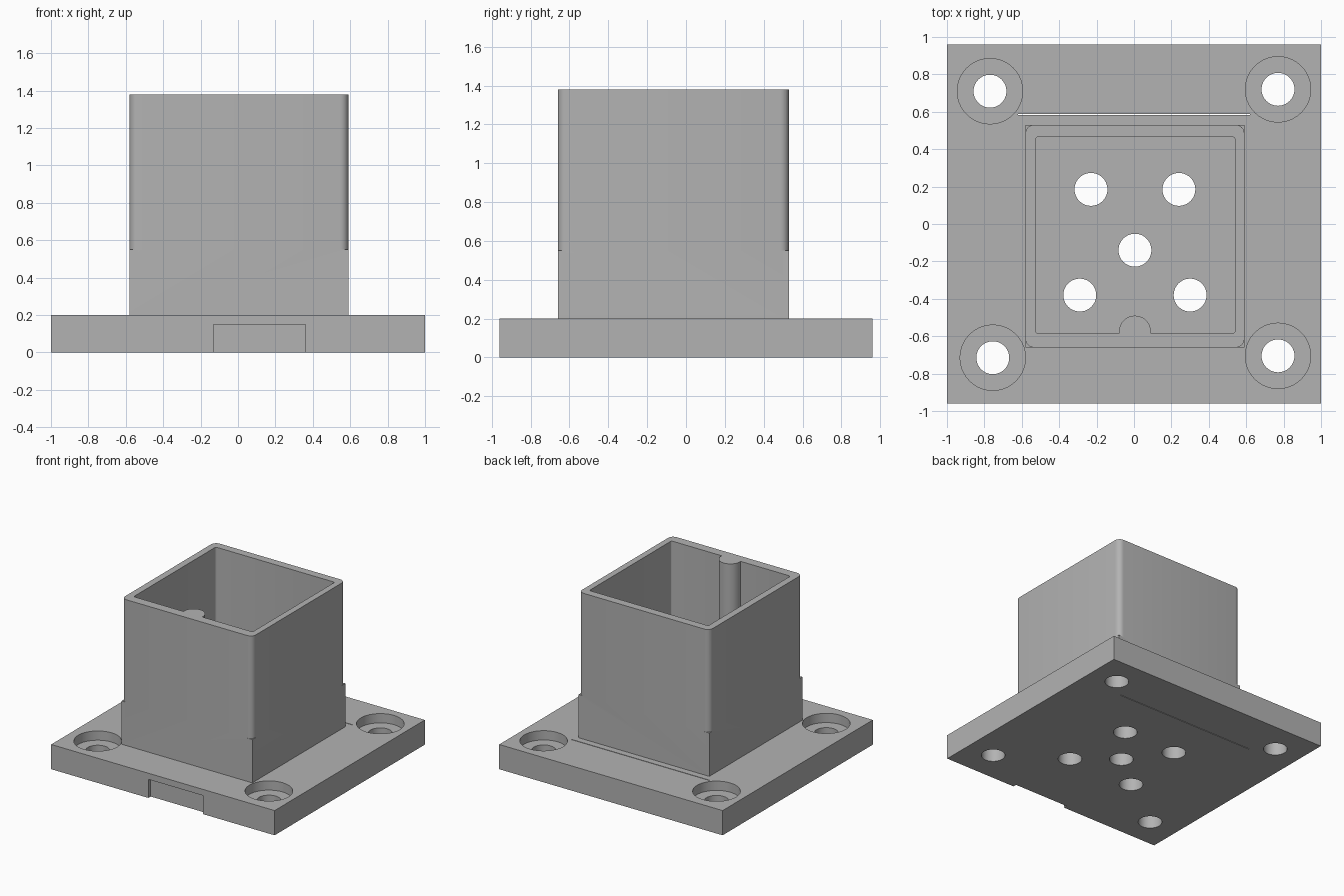
import bpy, bmesh
from math import cos, sin, pi, radians

old = bpy.data.objects.get("Cube")
if old:
    bpy.data.objects.remove(old, do_unlink=True)

grey = bpy.data.materials.new("light_grey")
grey.use_nodes = True
colour = (0.45, 0.45, 0.45, 1)
grey.diffuse_color = colour
grey.node_tree.nodes["Principled BSDF"].inputs["Base Color"].default_value = colour


def arc(cx, cy, r, start, end, steps):
    """Points along an arc, angles in degrees."""
    angles = [radians(start + (end - start) * i / steps) for i in range(steps + 1)]
    return [(cx + r * cos(a), cy + r * sin(a)) for a in angles]


def rectangle(x0, x1, y0, y1):
    return [(x0, y0), (x1, y0), (x1, y1), (x0, y1)]


def prism(name, outline, z0, z1):
    """Extrude a flat outline between two heights."""
    bm = bmesh.new()
    face = bm.faces.new([bm.verts.new((x, y, z0)) for x, y in outline])
    out = bmesh.ops.extrude_face_region(bm, geom=[face])
    top = [v for v in out["geom"] if isinstance(v, bmesh.types.BMVert)]
    bmesh.ops.translate(bm, verts=top, vec=(0, 0, z1 - z0))
    bmesh.ops.recalc_face_normals(bm, faces=bm.faces)
    mesh = bpy.data.meshes.new(name)
    bm.to_mesh(mesh)
    bm.free()
    mesh.materials.append(grey)
    obj = bpy.data.objects.new(name, mesh)
    bpy.context.collection.objects.link(obj)
    return obj


def cut(obj, outline, z0, z1):
    """Subtract a prism and delete the cutter."""
    cutter = prism("cutter", outline, z0, z1)
    cutter.hide_render = True
    mod = obj.modifiers.new("cut", "BOOLEAN")
    mod.operation = "DIFFERENCE"
    mod.solver = "EXACT"
    mod.object = cutter
    bpy.context.view_layer.objects.active = obj
    bpy.ops.object.modifier_apply(modifier=mod.name)
    bpy.data.objects.remove(cutter, do_unlink=True)


def circle(x, y, r):
    return arc(x, y, r, 0, 360, 40)[:-1]


def smooth(obj):
    bpy.ops.object.select_all(action="DESELECT")
    obj.select_set(True)
    bpy.context.view_layer.objects.active = obj
    bpy.ops.object.shade_smooth_by_angle(angle=radians(30))


PLATE_TOP, STEP, RIM = 0.2, 0.55, 1.38
HOLE, BORE = 0.088, 0.175

# Base plate with counterbored corner holes
plate = prism("base_plate", rectangle(-1, 1, -0.96, 0.96), 0, PLATE_TOP)
for x, y in [(-0.77, 0.71), (0.77, 0.72), (-0.755, -0.715), (0.77, -0.705)]:
    cut(plate, circle(x, y, HOLE), -0.1, 0.3)
    cut(plate, circle(x, y, BORE), 0.125, 0.3)

# Holes in the floor of the socket
for x, y in [(-0.23, 0.185), (0.24, 0.185), (0.005, -0.14), (-0.29, -0.38), (0.3, -0.38)]:
    cut(plate, circle(x, y, HOLE), -0.1, 0.3)

# Shallow notch in the front edge and narrow slit behind the socket
cut(plate, rectangle(-0.13, 0.36, -1.1, -0.93), -0.1, 0.15)
cut(plate, rectangle(-0.62, 0.62, 0.583, 0.588), -0.1, 0.3)
smooth(plate)

# Square socket
X0, X1, Y0, Y1 = -0.58, 0.59, -0.66, 0.53
socket = prism("square_socket", rectangle(X0, X1, Y0, Y1), PLATE_TOP, RIM)

# Cavity outline, with a half-round rib on the front wall
x0, x1, y0, y1, r = -0.525, 0.54, -0.585, 0.465, 0.012
cavity = arc(x0 + r, y0 + r, r, 180, 270, 3)
cavity += [(-0.08, y0)] + arc(0.005, -0.575, 0.085, 180, 0, 20) + [(0.09, y0)]
cavity += arc(x1 - r, y0 + r, r, 270, 360, 3)
cavity += arc(x1 - r, y1 - r, r, 0, 90, 3)
cavity += arc(x0 + r, y1 - r, r, 90, 180, 3)
cut(socket, cavity, 0.1, 1.5)

# Rounded outer corners above the step
R = 0.045
for x, sx, start in [(X0, -1, 90), (X1, 1, 0)]:
    for y, sy in [(Y0, -1), (Y1, 1)]:
        cx, cy = x - sx * R, y - sy * R
        bend = [(cx + sx * R * cos(a * pi / 12), cy + sy * R * sin(a * pi / 12))
                for a in range(7)]
        far = 0.02
        outside = [(cx, y + sy * far), (x + sx * far, y + sy * far), (x + sx * far, cy)]
        cut(socket, bend + outside, STEP, 1.5)
smooth(socket)
